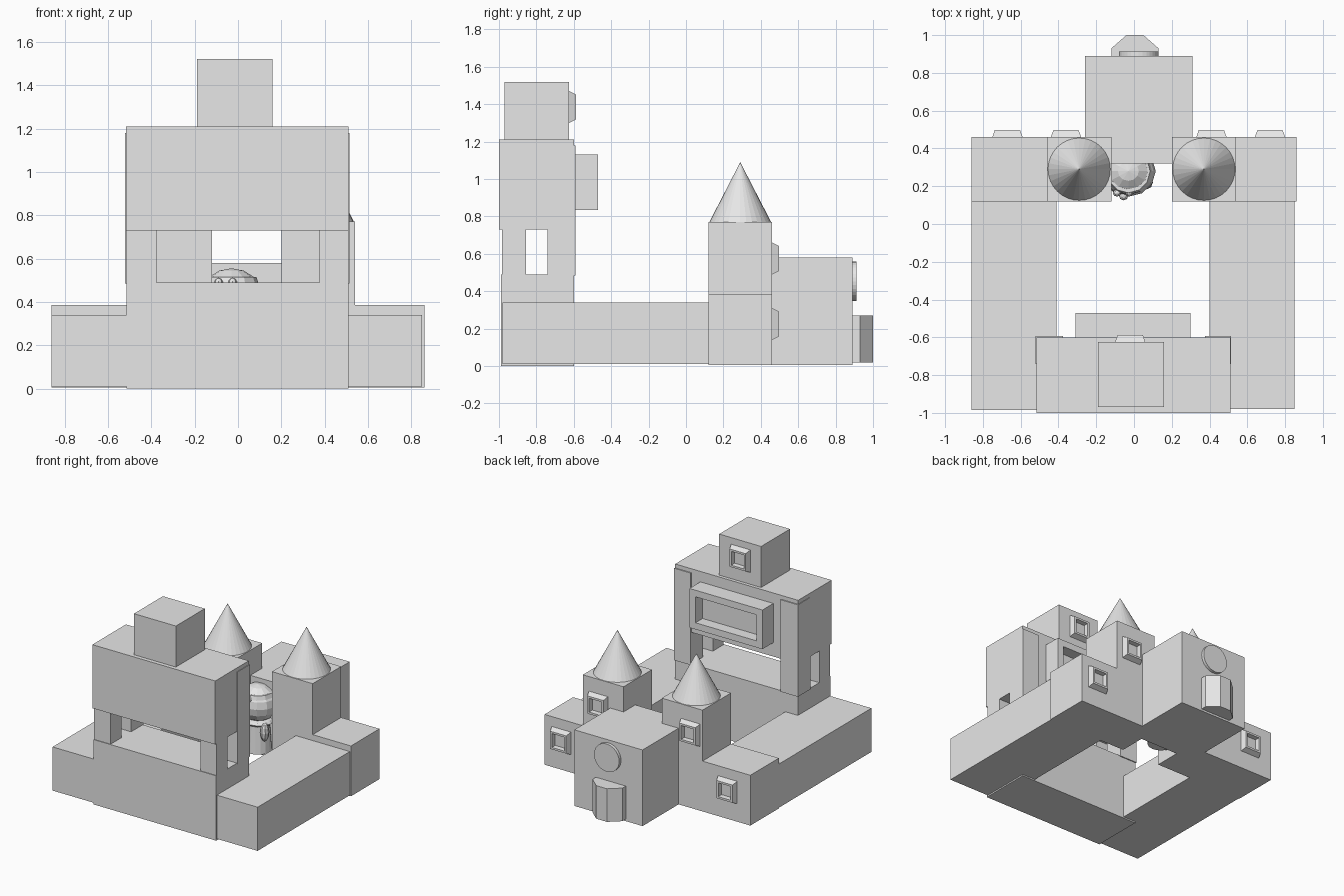
import bpy
import bmesh
import math
from mathutils import Matrix

if "Cube" in bpy.data.objects:
    bpy.data.objects.remove(bpy.data.objects["Cube"], do_unlink=True)

GREY = bpy.data.materials.new("plain grey")
GREY.use_nodes = True
GREY.diffuse_color = (0.8, 0.8, 0.8, 1)
GREY.node_tree.nodes["Principled BSDF"].inputs["Base Color"].default_value = (0.8, 0.8, 0.8, 1)


def finish(name, bm):
    bmesh.ops.recalc_face_normals(bm, faces=bm.faces)
    mesh = bpy.data.meshes.new(name)
    bm.to_mesh(mesh)
    bm.free()
    mesh.materials.append(GREY)
    obj = bpy.data.objects.new(name, mesh)
    bpy.context.collection.objects.link(obj)
    return obj


def box(name, x, y, z):
    """Box from (min, max) ranges on each axis."""
    bm = bmesh.new()
    bmesh.ops.create_cube(bm, size=1)
    for v in bm.verts:
        v.co = [lo + (c + 0.5) * (hi - lo) for c, (lo, hi) in zip(v.co, (x, y, z))]
    return finish(name, bm)


def lathe(name, centre, r1, r2, height, sides=32, axis="Z"):
    """Cone or cylinder centred on a point."""
    bm = bmesh.new()
    bmesh.ops.create_cone(bm, cap_ends=True, segments=sides, radius1=r1, radius2=r2, depth=height)
    turn = Matrix.Rotation(math.radians(-90), 4, "X") if axis == "Y" else Matrix()
    bm.transform(Matrix.Translation(centre) @ turn)
    return finish(name, bm)


def ball(name, centre, radii, u=12, v=8):
    bm = bmesh.new()
    bmesh.ops.create_uvsphere(bm, u_segments=u, v_segments=v, radius=1)
    bm.transform(Matrix.Translation(centre) @ Matrix.Diagonal((*radii, 1)))
    return finish(name, bm)


def panel(name, x, y, z, loops):
    """Framed recess facing the back, from (half width, half height, offset) loops."""
    bm = bmesh.new()
    rings = []
    for w, h, d in loops:
        rings.append([bm.verts.new((x + sx * w, y + d, z + sz * h))
                      for sx, sz in ((-1, -1), (1, -1), (1, 1), (-1, 1))])
    for a, b in zip(rings, rings[1:]):
        for i in range(4):
            j = (i + 1) % 4
            bm.faces.new((a[i], a[j], b[j], b[i]))
    bm.faces.new(rings[0])
    bm.faces.new(rings[-1])
    return finish(name, bm)


def window(name, x, y, z):
    panel(name, x, y, z, [(0.08, 0.085, 0), (0.067, 0.067, 0.037),
                          (0.052, 0.052, 0.037), (0.048, 0.048, 0.004)])


# Side wings around the open courtyard
box("left_wing", (0.40, 0.85), (-0.98, 0.12), (0.01, 0.34))
box("right_wing", (-0.86, -0.41), (-0.985, 0.12), (0.01, 0.34))

# Rear corner blocks, towers and cone roofs
box("left_corner_block", (0.54, 0.86), (0.12, 0.46), (0.005, 0.385))
box("right_corner_block", (-0.86, -0.46), (0.12, 0.46), (0.005, 0.385))
for side, x0, xc, win_t, win_c in (("left", 0.20, 0.37, 0.41, 0.72),
                                   ("right", -0.46, -0.29, -0.36, -0.67)):
    box(side + "_tower", (x0, x0 + 0.34), (0.12, 0.46), (0.005, 0.77))
    lathe(side + "_tower_roof", (xc, 0.29, 0.93), 0.165, 0, 0.32)
    window(side + "_tower_window", win_t, 0.46, 0.575)
    window(side + "_corner_window", win_c, 0.46, 0.225)

# Rear hall with round plaque and angled door bay
box("rear_hall", (-0.26, 0.31), (0.32, 0.89), (0.005, 0.58))
lathe("round_plaque", (0.025, 0.90, 0.453), 0.105, 0.105, 0.025, axis="Y")
bm = bmesh.new()
outline = [(-0.12, 0.88), (-0.12, 0.93), (-0.04, 1.0), (0.05, 1.0), (0.13, 0.93), (0.13, 0.88)]
base = bm.faces.new([bm.verts.new((x, y, 0.02)) for x, y in outline])
grown = bmesh.ops.extrude_face_region(bm, geom=[base])["geom"]
bmesh.ops.translate(bm, vec=(0, 0, 0.25), verts=[g for g in grown if isinstance(g, bmesh.types.BMVert)])
if not base.is_valid or len(bm.faces) < 8:
    bm.faces.new([v for v in bm.verts if v.co.z < 0.1])
finish("door_bay", bm)

# Front gatehouse: base, four pillars, upper storey and top turret
box("gate_base", (-0.515, 0.51), (-0.99, -0.60), (0, 0.49))
for side, x in (("left", (0.375, 0.51)), ("right", (-0.515, -0.375))):
    box(side + "_front_pillar", x, (-0.985, -0.855), (0.48, 0.74))
for side, x in (("left", (0.375, 0.514)), ("right", (-0.521, -0.375))):
    box(side + "_rear_pillar", x, (-0.74, -0.592), (0.485, 1.18))
box("upper_storey", (-0.517, 0.51), (-1.0, -0.60), (0.73, 1.21))
box("top_turret", (-0.19, 0.16), (-0.97, -0.625), (1.21, 1.52))
window("turret_window", -0.02, -0.625, 1.385)
panel("balcony_frame", -0.005, -0.60, 0.983, [(0.305, 0.148, 0), (0.305, 0.148, 0.13),
                                             (0.255, 0.098, 0.13), (0.255, 0.098, 0.045)])

# Small figure standing between the towers
lathe("figure_body", (-0.02, 0.27, 0.18), 0.095, 0.08, 0.22, 16)
ball("figure_head", (-0.03, 0.28, 0.42), (0.145, 0.135, 0.135))
lathe("figure_cap_band", (-0.03, 0.28, 0.50), 0.125, 0.115, 0.03, 12)
ball("figure_nose", (-0.055, 0.15, 0.43), (0.025, 0.025, 0.025), 8, 6)
for side, x in (("left", -0.025), ("right", -0.09)):
    ball("figure_%s_eye" % side, (x, 0.165, 0.485), (0.022, 0.02, 0.025), 8, 6)
ball("figure_left_arm", (0.07, 0.22, 0.24), (0.03, 0.035, 0.07), 8, 6)
ball("figure_collar", (-0.02, 0.27, 0.29), (0.11, 0.1, 0.03), 12, 6)
